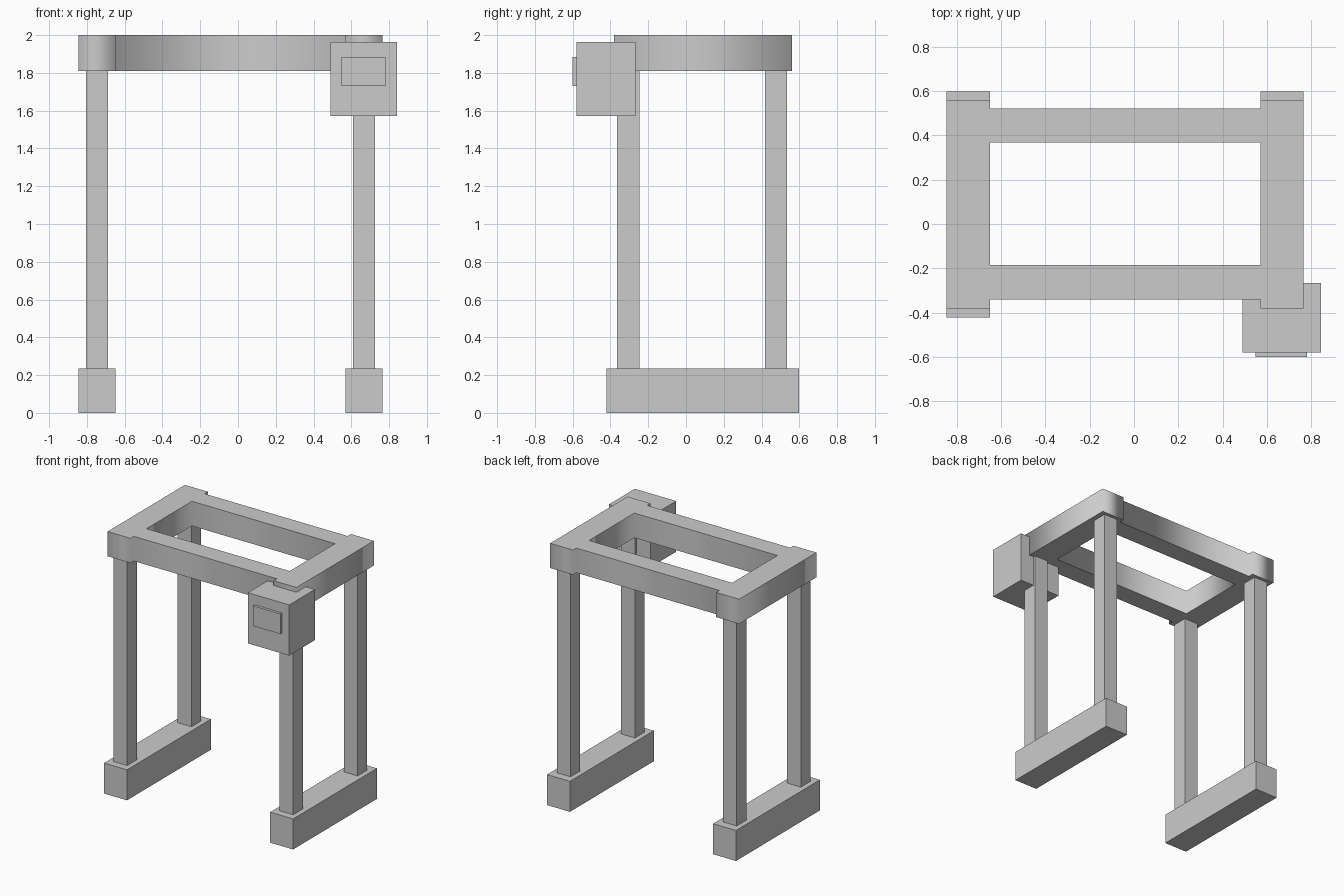
import bpy
import bmesh

if "Cube" in bpy.data.objects:
    bpy.data.objects.remove(bpy.data.objects["Cube"])


def box(name, x, y, z):
    """Axis-aligned box from (min, max) ranges."""
    bm = bmesh.new()
    bmesh.ops.create_cube(bm, size=1)
    for v in bm.verts:
        v.co = [r[0] if c < 0 else r[1] for c, r in zip(v.co, (x, y, z))]
    mesh = bpy.data.meshes.new(name)
    bm.to_mesh(mesh)
    bm.free()
    obj = bpy.data.objects.new(name, mesh)
    bpy.context.collection.objects.link(obj)
    return obj


FOOT_H, FRAME_Z, TOP = 0.235, 1.81, 2.0
BEAM_W, LEG_W = 0.195, 0.117
SIDES = {"left": -0.747, "right": 0.667}
ROWS = {"front": -0.306, "back": 0.476}

# Foot rails and the four legs
for side, cx in SIDES.items():
    xr = (cx - BEAM_W / 2, cx + BEAM_W / 2)
    box(f"{side}_foot_rail", xr, (-0.422, 0.598), (0, FOOT_H))
    for row, cy in ROWS.items():
        box(f"{row}_{side}_leg",
            (cx - LEG_W / 2, cx + LEG_W / 2),
            (cy - LEG_W / 2, cy + LEG_W / 2), (FOOT_H, FRAME_Z))

# Top frame: one outline with a rectangular opening, extruded
x0, x1 = SIDES["left"] - BEAM_W / 2, SIDES["left"] + BEAM_W / 2
x2, x3 = SIDES["right"] - BEAM_W / 2, SIDES["right"] + BEAM_W / 2
outer = [(x0, -0.38), (x1, -0.38), (x1, -0.34), (x2, -0.34), (x2, -0.38), (x3, -0.38),
         (x3, 0.56), (x2, 0.56), (x2, 0.52), (x1, 0.52), (x1, 0.56), (x0, 0.56)]
inner = [(x1, -0.185), (x1, 0.367), (x2, 0.367), (x2, -0.185)]
curve = bpy.data.curves.new("top_frame", 'CURVE')
curve.dimensions = '2D'
curve.fill_mode = 'BOTH'
curve.extrude = (TOP - FRAME_Z) / 2
for pts in (outer, inner):
    sp = curve.splines.new('POLY')
    sp.points.add(len(pts) - 1)
    for p, (x, y) in zip(sp.points, pts):
        p.co = (x, y, 0, 1)
    sp.use_cyclic_u = True
frame = bpy.data.objects.new("top_frame", curve)
frame.location.z = (TOP + FRAME_Z) / 2
bpy.context.collection.objects.link(frame)
bpy.context.view_layer.objects.active = frame
frame.select_set(True)
bpy.ops.object.convert(target='MESH')

# Control box on the front right corner, with its raised panel
box("control_box", (0.49, 0.842), (-0.58, -0.267), (1.573, 1.963))
box("control_panel", (0.547, 0.78), (-0.6, -0.58), (1.73, 1.885))
